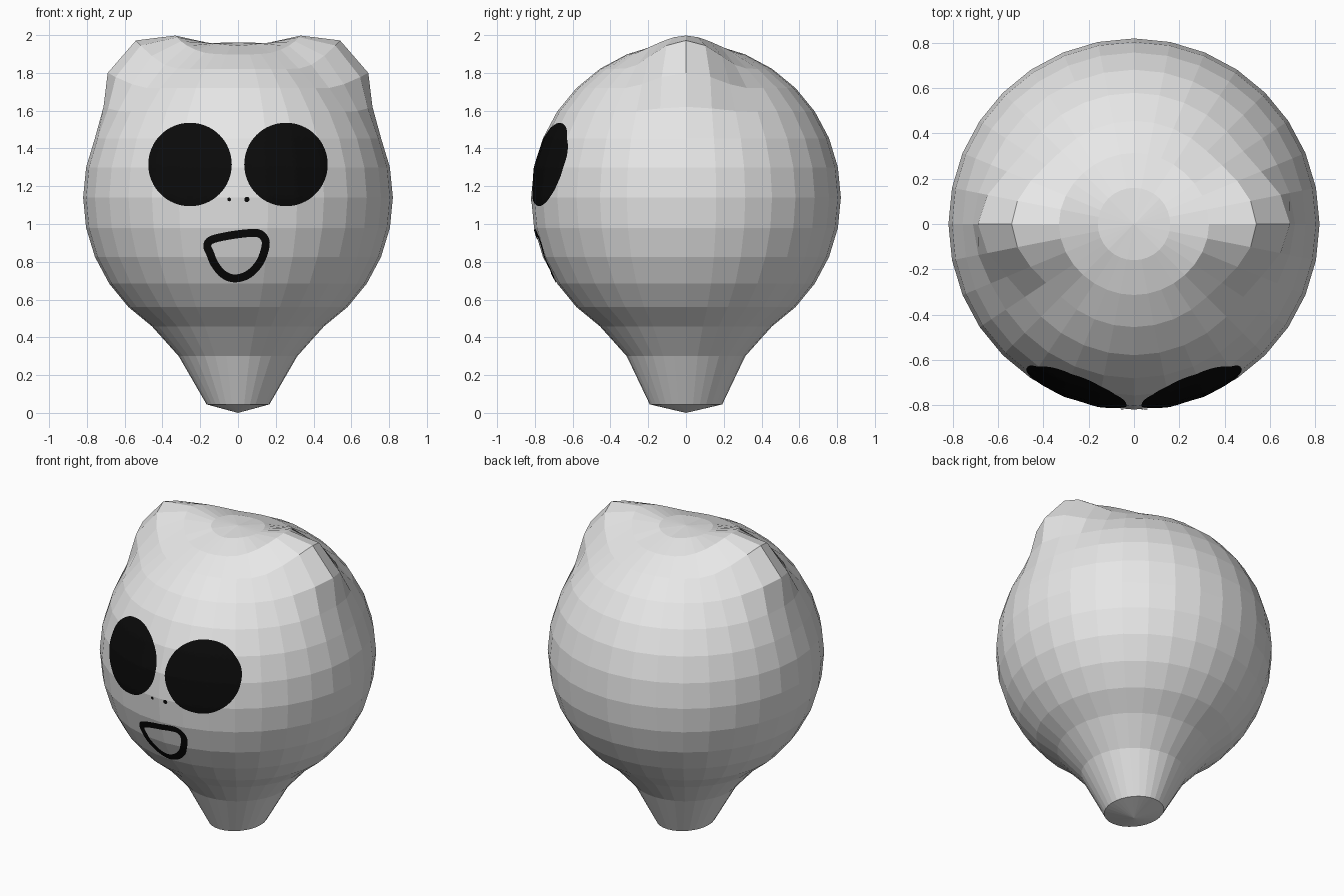
import bpy, bmesh, math
from mathutils import Vector
from mathutils.bvhtree import BVHTree

if "Cube" in bpy.data.objects:
    bpy.data.objects.remove(bpy.data.objects["Cube"])

R, CZ = 0.82, 1.14
STEP = math.radians(11.25)


def material(name, rgb):
    m = bpy.data.materials.new(name)
    m.diffuse_color = (*rgb, 1)
    m.use_nodes = True
    m.node_tree.nodes["Principled BSDF"].inputs["Base Color"].default_value = m.diffuse_color
    return m


GREY = material("pale_grey", (0.8, 0.8, 0.8))
BLACK = material("black", (0.003, 0.003, 0.003))


def add_object(name, bm, mat):
    me = bpy.data.meshes.new(name)
    bm.to_mesh(me)
    me.materials.append(mat)
    ob = bpy.data.objects.new(name, me)
    bpy.context.collection.objects.link(ob)
    return ob


# Body: sphere with ear bumps pulled out at the sides and a stem pulled down
EARS = {3: (0.03, 0.025), 4: (0.11, 0.08), 5: (0.085, 0.15),
        6: (0.018, 0.10), 7: (0.0, 0.015)}       # ring: (outward, up)
STEM = {-6: 0.30, -7: 0.045, -8: 0.0}            # ring: new height

body = bmesh.new()
bmesh.ops.create_uvsphere(body, u_segments=32, v_segments=16, radius=R)
for v in body.verts:
    ring = round(math.asin(max(-1, min(1, v.co.z / R))) / STEP)
    v.co.z += CZ
    if ring in EARS:
        out, up = EARS[ring]
        t = max(0, 1 - abs(v.co.y) / 0.33)
        w = t * t * (3 - 2 * t)
        if abs(v.co.x) < 0.02:
            w = 0
        r = math.hypot(v.co.x, v.co.y)
        w *= min(1, abs(v.co.x) / r * 1.4)
        v.co.x *= 1 + out * w / r
        v.co.y *= 1 + out * w / r
        v.co.z += up * w
    elif ring in STEM:
        v.co.z = STEM[ring]
        if ring == -7:
            v.co.x *= 1.04
            v.co.y *= 1.2
add_object("body", body, GREY)
tree = BVHTree.FromBMesh(body)


# Face details: thin patches laid on the front of the body
def on_body(x, z, lift=0.005):
    hit, normal, _, _ = tree.ray_cast(Vector((x, -3, z)), Vector((0, 1, 0)))
    p = hit.copy()
    p.y -= lift
    return p


def patch(name, loops, closed_centre=False):
    """Bridge nested closed loops of (x, z) points draped on the body."""
    bm = bmesh.new()
    rows = [[bm.verts.new(on_body(x, z)) for x, z in lp] for lp in loops]
    n = len(rows[0])
    for a, b in zip(rows, rows[1:]):
        for i in range(n):
            j = (i + 1) % n
            bm.faces.new((a[i], a[j], b[j], b[i]))
    if closed_centre:
        bm.faces.new(rows[0])
    bm.normal_update()
    for f in bm.faces:
        if f.normal.y > 0:
            f.normal_flip()
    return add_object(name, bm, BLACK)


def disc(name, cx, cz, r, rings, n):
    loops = [[(cx + r * k / rings * math.cos(2 * math.pi * i / n),
               cz + r * k / rings * math.sin(2 * math.pi * i / n))
              for i in range(n)] for k in [0.15] + list(range(1, rings + 1))]
    return patch(name, loops, True)


# Eyes and nostrils
for side, label in ((-1, "left"), (1, "right")):
    disc(label + "_eye", side * 0.254, 1.315, 0.221, 12, 64)
    disc(label + "_nostril", side * 0.047, 1.13, 0.010 if side < 0 else 0.014, 2, 12)

# Mouth: lopsided outlined smile
CENTRE = [(-0.163, 0.885), (-0.14, 0.916), (-0.05, 0.938), (0.06, 0.952),
          (0.115, 0.948), (0.146, 0.91), (0.138, 0.85), (0.108, 0.785),
          (0.05, 0.73), (-0.02, 0.712), (-0.08, 0.735), (-0.125, 0.79),
          (-0.148, 0.845)]


def smooth_loop(pts, sub=6):
    out, n = [], len(pts)
    for i in range(n):
        p0, p1, p2, p3 = (Vector(pts[(i + k) % n]) for k in (-1, 0, 1, 2))
        for s in range(sub):
            t = s / sub
            out.append(0.5 * (2 * p1 + (p2 - p0) * t
                              + (2 * p0 - 5 * p1 + 4 * p2 - p3) * t * t
                              + (3 * p1 - p0 - 3 * p2 + p3) * t ** 3))
    return out


line = smooth_loop(CENTRE)
loops = []
for off in (-0.021, 0, 0.021):
    lp = []
    for i, p in enumerate(line):
        d = (line[(i + 1) % len(line)] - line[i - 1]).normalized()
        lp.append((p.x - d.y * off, p.y + d.x * off))
    loops.append(lp)
patch("mouth", loops)
body.free()
